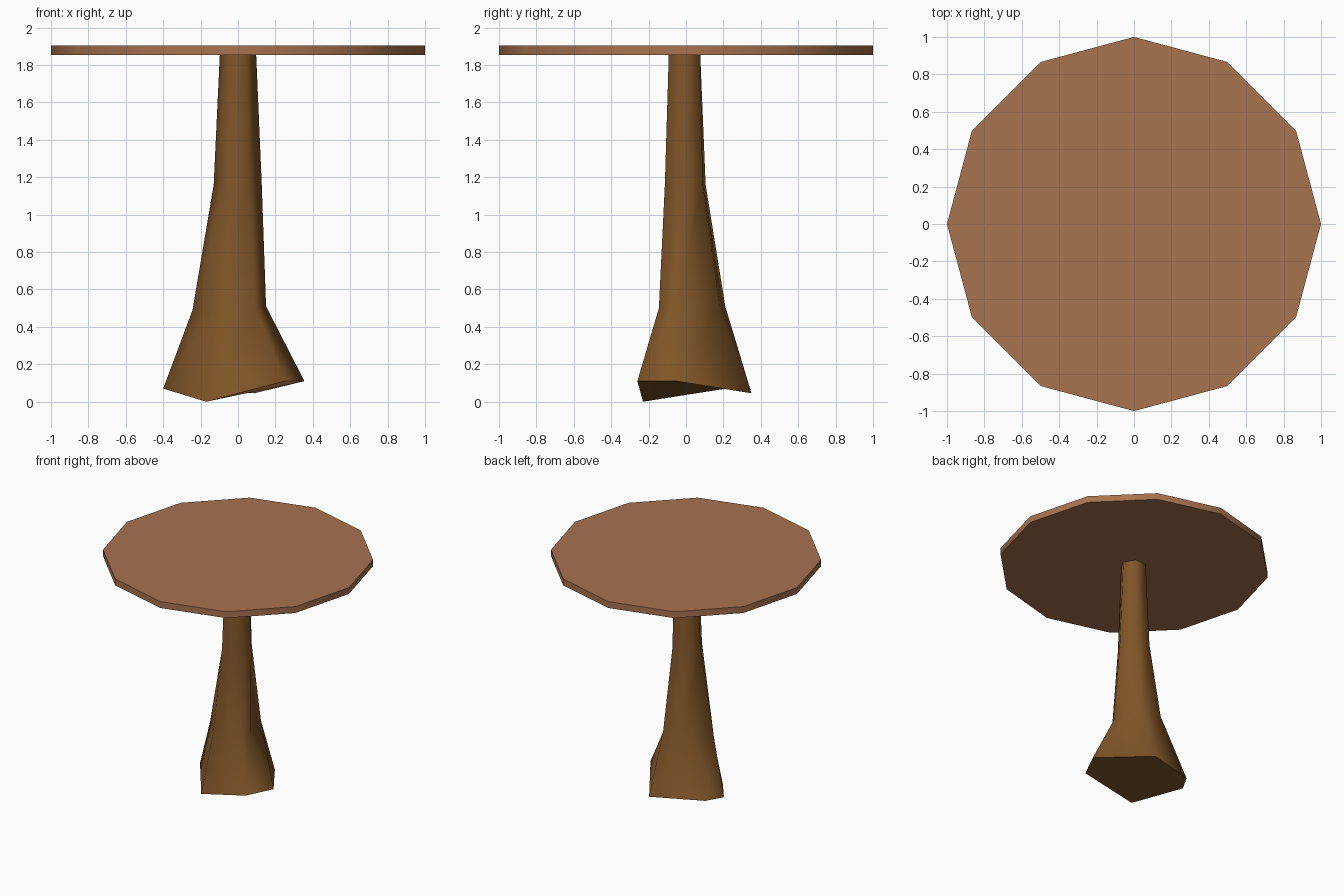
import bpy, bmesh, math

if "Cube" in bpy.data.objects:
    bpy.data.objects.remove(bpy.data.objects["Cube"])


def material(name, rgb):
    m = bpy.data.materials.new(name)
    m.diffuse_color = (*rgb, 1)
    m.use_nodes = True
    m.node_tree.nodes["Principled BSDF"].inputs["Base Color"].default_value = m.diffuse_color
    return m


def loft(name, rings, mat, angle):
    """Skin a stack of equal-count rings and cap both ends."""
    bm = bmesh.new()
    loops = [[bm.verts.new(p) for p in ring] for ring in rings]
    n = len(loops[0])
    for low, high in zip(loops, loops[1:]):
        for i in range(n):
            j = (i + 1) % n
            bm.faces.new((low[i], low[j], high[j], high[i]))
    bm.faces.new(loops[0][::-1])
    bm.faces.new(loops[-1])
    bmesh.ops.recalc_face_normals(bm, faces=bm.faces)
    mesh = bpy.data.meshes.new(name)
    bm.to_mesh(mesh)
    bm.free()
    mesh.materials.append(mat)
    obj = bpy.data.objects.new(name, mesh)
    bpy.context.collection.objects.link(obj)
    bpy.ops.object.select_all(action='DESELECT')
    obj.select_set(True)
    bpy.context.view_layer.objects.active = obj
    bpy.ops.object.shade_smooth_by_angle(angle=math.radians(angle))
    return obj


def circle(n, r, z, cy=0.0):
    return [(r * math.cos(math.tau * i / n), cy + r * math.sin(math.tau * i / n), z)
            for i in range(n)]


top_wood = material("light_wood", (0.392, 0.171, 0.078))
trunk_wood = material("dark_bark", (0.216, 0.091, 0.021))

# Twelve-sided table top
loft("table_top", [circle(12, 1.0, 1.853), circle(12, 1.0, 1.905)], top_wood, 40)

# Irregular six-sided trunk, flaring to an uneven foot
foot = [(0.355, -0.05, 0.11), (0.087, 0.35, 0.045), (-0.326, 0.215, 0.07),
        (-0.40, 0.083, 0.07), (-0.17, -0.23, 0.0), (0.25, -0.26, 0.11)]
knee = [(0.15, -0.05, 0.51), (0.08, 0.18, 0.51), (-0.08, 0.21, 0.51),
        (-0.243, -0.01, 0.49), (-0.12, -0.145, 0.49), (0.09, -0.145, 0.50)]
waist = [(0.127, -0.01, 1.16), (0.06, 0.09, 1.16), (-0.06, 0.105, 1.16),
         (-0.13, -0.005, 1.16), (-0.065, -0.113, 1.16), (0.06, -0.113, 1.16)]
loft("trunk", [foot, knee, waist, circle(6, 0.097, 1.86, -0.008)], trunk_wood, 72)
